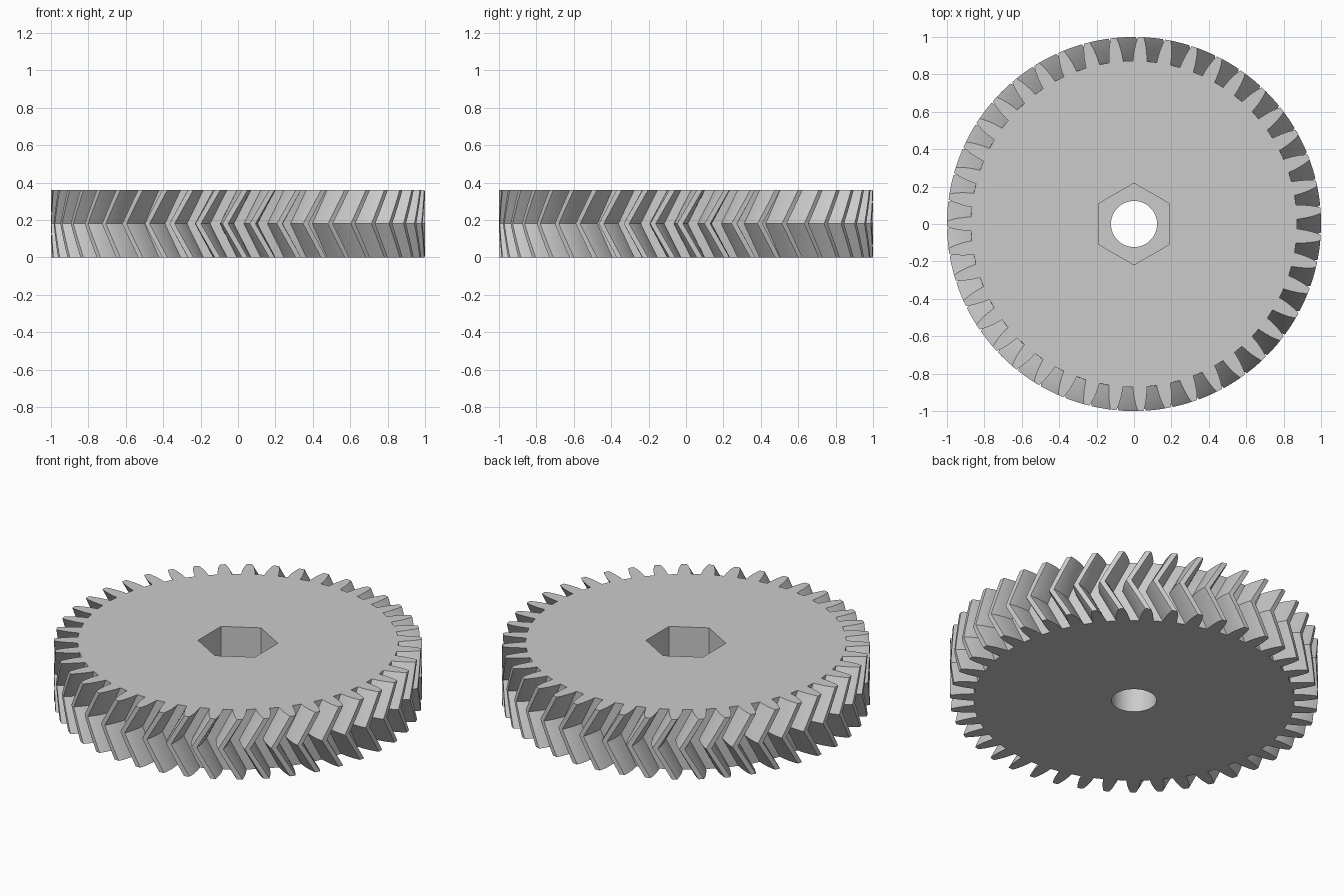
import bpy, bmesh
from math import pi, cos, sin, radians

cube = bpy.data.objects.get("Cube")
if cube:
    bpy.data.objects.remove(cube, do_unlink=True)

TEETH = 43
HEIGHT = 0.36
TWIST = radians(6)        # rotation of the middle section against both faces
STEPS = 6                 # layers per half
HOLE_R, HEX_R, HEX_FLOOR = 0.123, 0.218, 0.17
PITCH = 2 * pi / TEETH

# One convex tooth flank: radius, half width in degrees
FLANK = [(0.872, 2.45), (0.89, 2.36), (0.915, 2.15), (0.94, 1.88),
         (0.965, 1.53), (0.985, 1.18), (1.0, 0.85)]


def gear_outline():
    """Polar points (radius, angle) once round the gear."""
    points = []
    for i in range(TEETH):
        middle = pi + i * PITCH
        points += [(r, middle - radians(w)) for r, w in FLANK]
        points += [(r, middle + radians(w)) for r, w in reversed(FLANK)]
    return points


def circle_outline(radius, count, start=0.0):
    return [(radius, start + 2 * pi * i / count) for i in range(count)]


def add_loop(bm, outline, z, turn=0.0):
    return [bm.verts.new((r * cos(a + turn), r * sin(a + turn), z)) for r, a in outline]


def wall(bm, low, high):
    for i in range(len(low)):
        j = (i + 1) % len(low)
        bm.faces.new((low[i], low[j], high[j], high[i]))


def ring_face(bm, outer, inner, up):
    """Flat face between two closed loops."""
    edges = []
    for loop in (outer, inner):
        for i, v in enumerate(loop):
            w = loop[(i + 1) % len(loop)]
            edges.append(bm.edges.get((v, w)) or bm.edges.new((v, w)))
    bmesh.ops.triangle_fill(bm, edges=edges, use_beauty=True, normal=(0, 0, up))


bm = bmesh.new()

# Herringbone teeth: twist one way to the middle, then back
outline = gear_outline()
layers = []
for k in range(2 * STEPS + 1):
    t = k / (2 * STEPS)
    layers.append(add_loop(bm, outline, t * HEIGHT, -TWIST * (1 - abs(2 * t - 1))))
for low, high in zip(layers, layers[1:]):
    wall(bm, low, high)

# Shaft hole and hexagonal nut recess
hole = circle_outline(HOLE_R, 48)
hexagon = circle_outline(HEX_R, 6, pi / 2)
hole_low, hole_high = add_loop(bm, hole, 0), add_loop(bm, hole, HEX_FLOOR)
hex_low, hex_high = add_loop(bm, hexagon, HEX_FLOOR), add_loop(bm, hexagon, HEIGHT)
wall(bm, hole_low, hole_high)
wall(bm, hex_low, hex_high)

# Flat faces: underside, recess floor, top
ring_face(bm, layers[0], hole_low, -1)
ring_face(bm, hex_low, hole_high, 1)
ring_face(bm, layers[-1], hex_high, 1)
bmesh.ops.recalc_face_normals(bm, faces=bm.faces)

mesh = bpy.data.meshes.new("herringbone_gear")
bm.to_mesh(mesh)
bm.free()
gear = bpy.data.objects.new("herringbone_gear", mesh)
bpy.context.collection.objects.link(gear)

# Plain grey material
grey = bpy.data.materials.new("light_grey")
grey.use_nodes = True
colour = (0.6, 0.6, 0.6, 1)
grey.diffuse_color = colour
grey.node_tree.nodes["Principled BSDF"].inputs["Base Color"].default_value = colour
mesh.materials.append(grey)

bpy.context.view_layer.objects.active = gear
gear.select_set(True)
bpy.ops.object.shade_smooth_by_angle(angle=radians(25))
